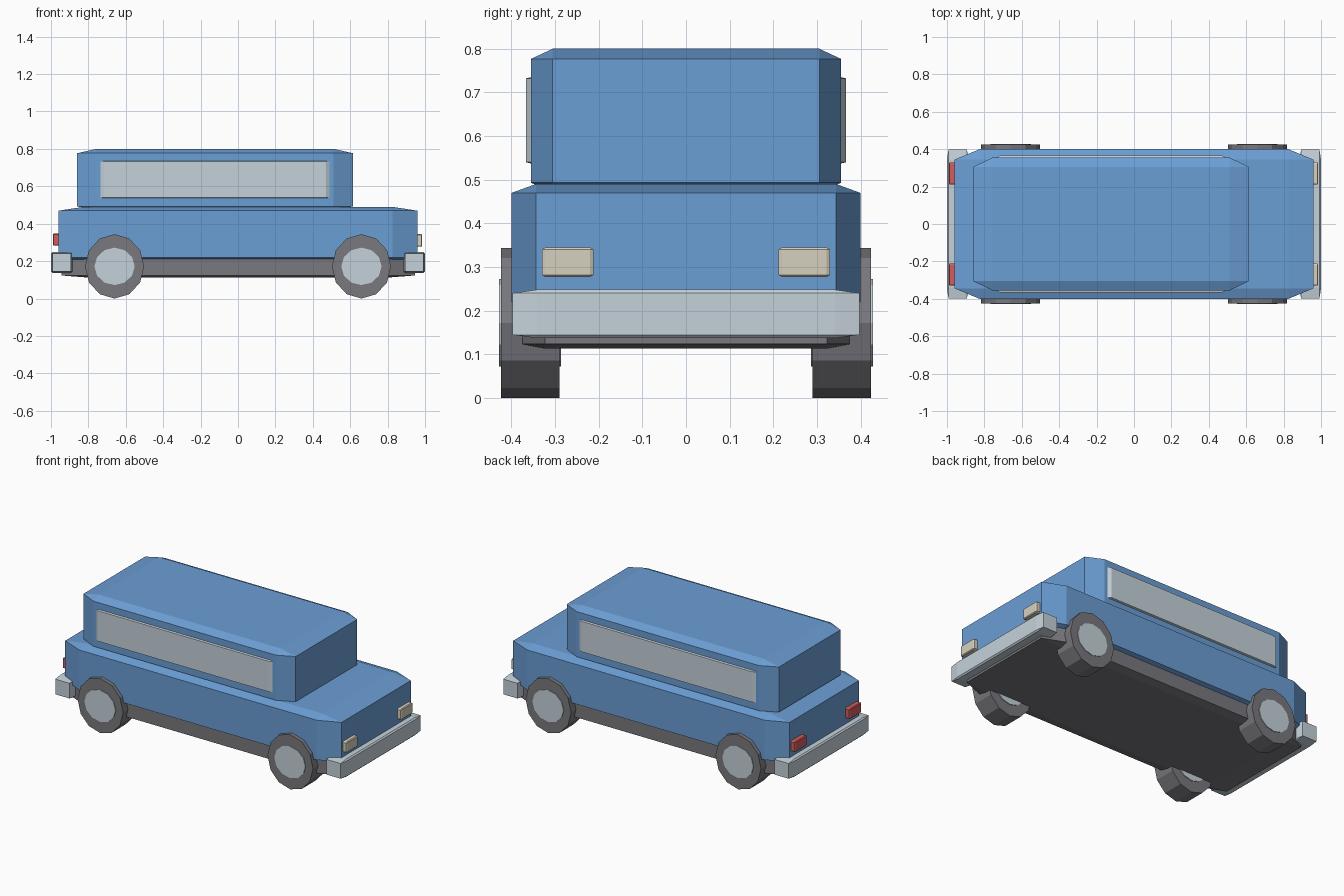
import bpy, bmesh
from math import radians
from mathutils import Matrix, Vector

cube = bpy.data.objects.get("Cube")
if cube:
    bpy.data.objects.remove(cube, do_unlink=True)


def material(name, rgb):
    mat = bpy.data.materials.new(name)
    mat.use_nodes = True
    mat.diffuse_color = (*rgb, 1)
    mat.node_tree.nodes["Principled BSDF"].inputs["Base Color"].default_value = (*rgb, 1)
    return mat


BLUE = material("blue_paint", (0.147, 0.342, 0.66))
SILVER = material("pale_silver", (0.56, 0.645, 0.70))
GREY = material("dark_grey", (0.19, 0.19, 0.21))
CREAM = material("cream_lamp", (0.68, 0.63, 0.52))
RED = material("red_lamp", (0.65, 0.11, 0.11))


def finish(name, bm, mat):
    bmesh.ops.recalc_face_normals(bm, faces=bm.faces)
    mesh = bpy.data.meshes.new(name)
    bm.to_mesh(mesh)
    bm.free()
    mesh.materials.append(mat)
    obj = bpy.data.objects.new(name, mesh)
    bpy.context.collection.objects.link(obj)
    return obj


def chamfer_box(name, low, high, mat, bevel=0.07):
    """Box whose chamfer is proportional to its size on each axis."""
    low, high = Vector(low), Vector(high)
    bm = bmesh.new()
    bmesh.ops.create_cube(bm, size=1)
    bmesh.ops.bevel(bm, geom=bm.edges[:], offset=bevel, segments=1,
                    affect='EDGES', profile=0.5)
    bmesh.ops.scale(bm, vec=high - low, verts=bm.verts)
    bmesh.ops.translate(bm, vec=(low + high) / 2, verts=bm.verts)
    return finish(name, bm, mat)


def disc(name, centre, radius_x, radius_z, width, mat):
    """Twelve-sided disc with its axle along y."""
    bm = bmesh.new()
    bmesh.ops.create_cone(bm, cap_ends=True, segments=12, radius1=1, radius2=1,
                          depth=1, matrix=Matrix.Rotation(radians(90), 3, 'X').to_4x4())
    bmesh.ops.scale(bm, vec=(radius_x, width, radius_z), verts=bm.verts)
    bmesh.ops.translate(bm, vec=centre, verts=bm.verts)
    return finish(name, bm, mat)


# Main shells
chamfer_box("body", (-0.96, -0.40, 0.20), (0.96, 0.40, 0.49), BLUE)
chamfer_box("cabin", (-0.86, -0.355, 0.47), (0.615, 0.355, 0.80), BLUE)
chamfer_box("chassis", (-0.945, -0.375, 0.113), (0.945, 0.375, 0.26), GREY)

# Side windows, one slab through the cabin
chamfer_box("side_windows", (-0.735, -0.367, 0.537), (0.49, 0.367, 0.735), SILVER, 0.016)

# Bumpers
chamfer_box("front_bumper", (0.885, -0.397, 0.137), (1.0, 0.397, 0.248), SILVER)
chamfer_box("rear_bumper", (-1.0, -0.397, 0.137), (-0.885, 0.397, 0.248), SILVER)

for side, s in (("left", 1), ("right", -1)):
    # Lamps
    y0, y1 = sorted((s * 0.212, s * 0.33))
    chamfer_box("headlight_" + side, (0.92, y0, 0.277), (0.985, y1, 0.345), CREAM)
    chamfer_box("taillight_" + side, (-0.99, y0, 0.283), (-0.92, y1, 0.348), RED)

    # Wheels
    for end, x in (("front", 0.66), ("rear", -0.66)):
        centre = (x, s * 0.357, 0.172)
        disc(f"{end}_tyre_{side}", centre, 0.158, 0.172, 0.134, GREY)
        disc(f"{end}_hub_{side}", centre, 0.108, 0.1, 0.142, SILVER)
